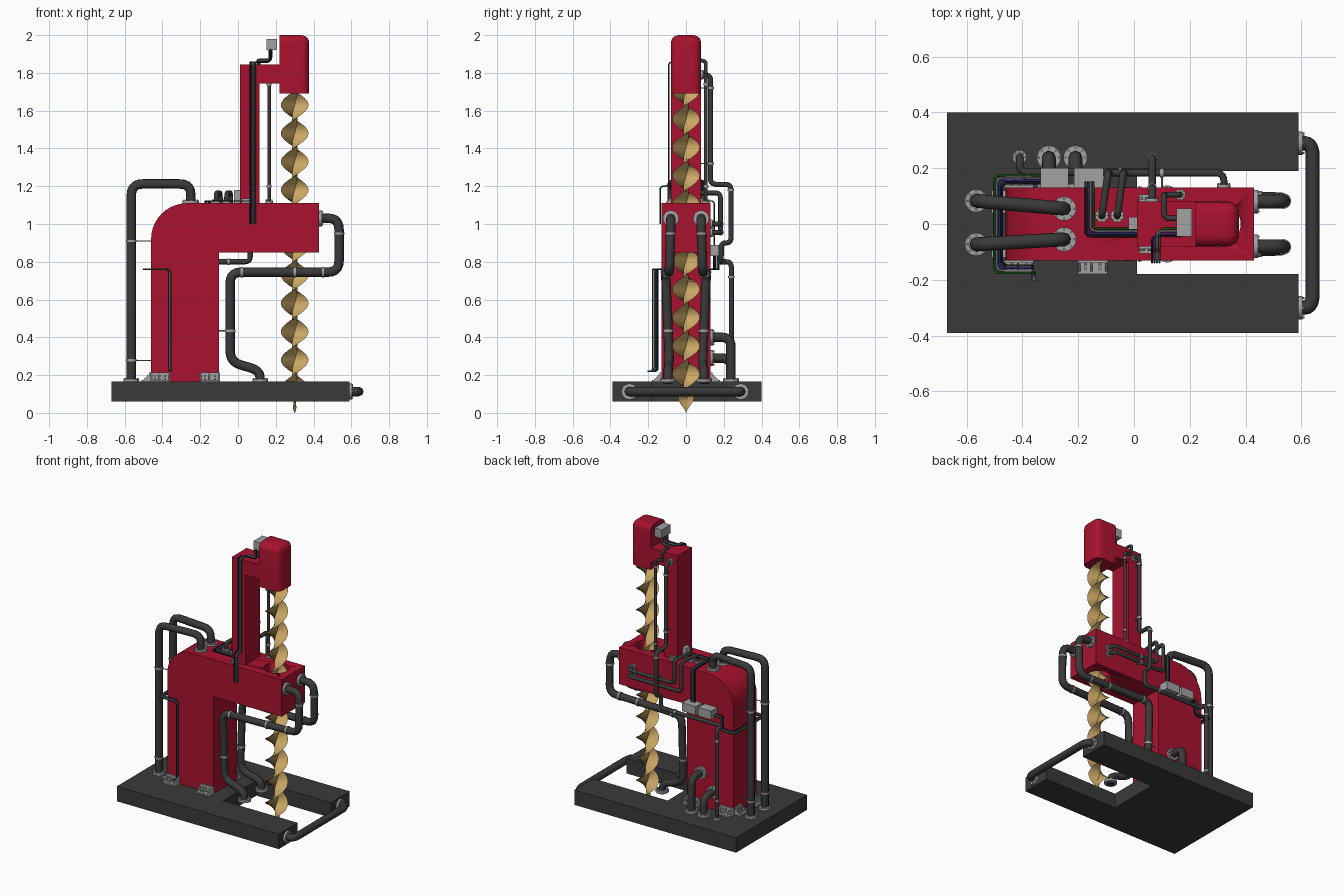
import bpy, bmesh, math
from mathutils import Vector, Matrix

if "Cube" in bpy.data.objects:
    bpy.data.objects.remove(bpy.data.objects["Cube"])


def mat(name, r, g, b):
    m = bpy.data.materials.new(name)
    m.diffuse_color = (r, g, b, 1)
    m.use_nodes = True
    m.node_tree.nodes["Principled BSDF"].inputs["Base Color"].default_value = m.diffuse_color
    return m


RED = mat("red_paint", 0.40, 0.006, 0.028)
DARK = mat("dark_rubber", 0.042, 0.042, 0.042)
GREY = mat("light_steel", 0.36, 0.36, 0.36)
GOLD = mat("brass", 0.60, 0.39, 0.13)
WIRES = [mat("wire_black", 0.01, 0.01, 0.01), mat("wire_blue", 0.03, 0.03, 0.25),
         mat("wire_grey", 0.2, 0.2, 0.22), mat("wire_green", 0.01, 0.09, 0.01)]


def add(name, bm, material, angle=35):
    bmesh.ops.recalc_face_normals(bm, faces=bm.faces)
    me = bpy.data.meshes.new(name)
    bm.to_mesh(me)
    bm.free()
    me.polygons.foreach_set("use_smooth", [True] * len(me.polygons))
    me.set_sharp_from_angle(angle=math.radians(angle))
    me.materials.append(material)
    ob = bpy.data.objects.new(name, me)
    bpy.context.collection.objects.link(ob)
    return ob


def cube(bm, x0, x1, y0, y1, z0, z1):
    m = Matrix.Translation(((x0 + x1) / 2, (y0 + y1) / 2, (z0 + z1) / 2))
    bmesh.ops.create_cube(bm, size=1, matrix=m @ Matrix.Diagonal((x1 - x0, y1 - y0, z1 - z0, 1)))


def box(name, material, *dims):
    bm = bmesh.new()
    cube(bm, *dims)
    return add(name, bm, material)


def extrude(name, pts, vec, material):
    bm = bmesh.new()
    f = bm.faces.new([bm.verts.new(p) for p in pts])
    r = bmesh.ops.extrude_face_region(bm, geom=[f])
    bmesh.ops.translate(bm, vec=vec, verts=[v for v in r["geom"] if isinstance(v, bmesh.types.BMVert)])
    return add(name, bm, material)


def cyl(bm, m, r, d, seg=20):
    bmesh.ops.create_cone(bm, cap_ends=True, segments=seg, radius1=r, radius2=r, depth=d, matrix=m)


def frame(loc, axis):
    return Matrix.Translation(loc) @ Vector(axis).to_track_quat('Z', 'Y').to_matrix().to_4x4()


def flange(loc, axis, r):
    bm = bmesh.new()
    m = frame(loc, axis)
    cyl(bm, m, r, 0.016, 24)
    for k in range(8):
        a = k * math.pi / 4
        t = Matrix.Translation((r * 0.83 * math.cos(a), r * 0.83 * math.sin(a), 0.01))
        cyl(bm, m @ t, r * 0.1, 0.008, 6)
    add("pipe_flange", bm, GREY)


def clip(loc, axis, r):
    bm = bmesh.new()
    cyl(bm, frame(loc, axis), r, 0.012)
    add("pipe_clip", bm, GREY)


def rod(a, b, r=0.003):
    a, b = Vector(a), Vector(b)
    bm = bmesh.new()
    cyl(bm, frame((a + b) / 2, b - a), r, (b - a).length, 8)
    add("clip_rod", bm, GREY)


def tube(name, pts, r, material=DARK, bend=0.05, res=2):
    # path with rounded corners, swept by a circle
    p = [Vector(q) for q in pts]
    path = [p[0]]
    for a, b, c in zip(p, p[1:], p[2:]):
        s = b + (a - b).normalized() * min(bend, (a - b).length * 0.48)
        e = b + (c - b).normalized() * min(bend, (c - b).length * 0.48)
        path += [s * (1 - t) ** 2 + b * 2 * t * (1 - t) + e * t * t for t in (0, .2, .4, .6, .8, 1)]
    path.append(p[-1])
    cu = bpy.data.curves.new(name, 'CURVE')
    cu.dimensions = '3D'
    cu.bevel_depth, cu.bevel_resolution, cu.use_fill_caps = r, res, True
    sp = cu.splines.new('POLY')
    sp.points.add(len(path) - 1)
    for q, v in zip(sp.points, path):
        q.co = (*v, 1)
    tmp = bpy.data.objects.new(name + "_path", cu)
    bpy.context.collection.objects.link(tmp)
    me = bpy.data.meshes.new_from_object(tmp)
    bpy.data.objects.remove(tmp)
    me.name = name
    me.materials.clear()
    me.materials.append(material)
    bpy.context.collection.objects.link(bpy.data.objects.new(name, me))


def bundle(name, path):
    for k, m in enumerate(WIRES):
        tube(name, path((k - 1.5) * 0.009), 0.0042, m, 0.02, 1)


# U-shaped base
extrude("base", [(x, y, 0.06) for x, y in [(-.67, -.39), (.59, -.39), (.59, -.18), (.01, -.18), (.01, .19),
                                           (.59, .19), (.59, .4), (-.67, .4)]], (0, 0, 0.105), DARK)

# Column and arm in one profile, with a hole for the drill
prof = [(-.46, .16), (-.1, .16), (-.1, .85), (.43, .85), (.43, 1.11)]
prof += [(-.27 - .19 * math.sin(a), .92 + .19 * math.cos(a)) for a in [k * math.pi / 20 for k in range(11)]]
body = extrude("column_and_arm", [(x, -.13, z) for x, z in prof], (0, .26, 0), RED)
bm = bmesh.new()
cyl(bm, Matrix.Translation((.3, 0, 1)), .082, .6, 32)
cutter = add("hole_cutter", bm, RED)
cutter.hide_render = True
mod = body.modifiers.new("hole", 'BOOLEAN')
mod.operation, mod.object, mod.solver = 'DIFFERENCE', cutter, 'EXACT'
dg = bpy.context.evaluated_depsgraph_get()
cut = bpy.data.meshes.new_from_object(body.evaluated_get(dg))
body.modifiers.clear()
body.data = cut
bpy.data.objects.remove(cutter)

# Mast, bracket and rounded motor head
box("mast", RED, .01, .115, -.08, .08, 1.1, 1.845)
box("head_bracket", RED, .11, .23, -.08, .08, 1.745, 1.845)
bm = bmesh.new()
cube(bm, .22, .377, -.08, .08, 1.69, 2.0)
edges = [e for e in bm.edges if max(v.co.z for v in e.verts) > 1.9 and max(v.co.x for v in e.verts) > .3]
bmesh.ops.bevel(bm, geom=edges, offset=.042, segments=5, profile=.5, affect='EDGES')
add("motor_head", bm, RED)

# Twisted drill
bm = bmesh.new()
N, rings = 200, []
for k in range(N + 1):
    z = 1.7 * k / N
    a, s = (z - 1.63) * math.pi / .15, max(.02, min(1, z / .12))
    rings.append([bm.verts.new((.3 + s * r * math.cos(a + d), s * r * math.sin(a + d), z))
                  for r, d in ((.073, 0), (.014, math.pi / 2), (.073, math.pi), (.014, -math.pi / 2))])
for a, b in zip(rings, rings[1:]):
    for j in range(4):
        bm.faces.new((a[j], a[(j + 1) % 4], b[(j + 1) % 4], b[j]))
bm.faces.new(rings[0])
bm.faces.new(rings[-1])
add("drill", bm, GOLD, 50)

# Large paired pipes: behind the column and in front of the arm
Z, X = (0, 0, 1), (1, 0, 0)
for s, y in ((1, .083), (-1, -.073)):
    ty = .055 * s
    tube("rear_pipe", [(-.565, y, .16), (-.565, y, 1.212), (-.25, ty, 1.212), (-.25, ty, 1.1)], .025, bend=.06)
    flange((-.565, y, .172), Z, .041)
    flange((-.25, ty, 1.116), Z, .043)
    for z in (.278, .91):
        clip((-.565, y, z), Z, .028)
        rod((-.565, y, z), (-.455, y, z))
    y = .08 * s
    tube("arm_pipe", [(.42, y, 1.03), (.535, y, 1.03), (.535, y * 1.1, .745), (-.042, y * 1.35, .745),
                      (-.042, y * 1.1, .27), (.115, y * 1.2, .225), (.118, y * 1.2, .155)], .025, bend=.06)
    flange((.436, y, 1.03), X, .042)
    flange((.118, y * 1.2, .172), Z, .042)
    for loc, ax in (((.535, y * 1.03, .95), Z), ((.45, y * 1.13, .745), X), ((.3, y * 1.2, .745), X),
                    ((.02, y * 1.33, .745), X), ((-.042, y * 1.15, .435), Z)):
        clip(loc, ax, .028)
    rod((-.042, y * 1.15, .435), (-.105, y * 1.15, .435))

# Pipe joining the base ends
tube("base_pipe", [(.58, -.3, .113), (.64, -.3, .113), (.64, .29, .113), (.58, .29, .113)], .025)
for y in (-.3, .29):
    flange((.596, y, .113), X, .042)

# Short elbows from the base into the back of the column
for x, z in ((-.305, .29), (-.21, .4)):
    tube("column_elbow", [(x, .238, .16), (x, .238, z), (x, .12, z)], .025)
    flange((x, .238, .172), Z, .043)
    flange((x, .136, z), (0, 1, 0), .043)

# Long thin pipe from the mast round to the base
tube("mast_pipe", [(.065, .07, 1.79), (.065, .13, 1.79), (.065, .13, 1.21), (.065, .238, 1.21), (.065, .238, .9),
                   (.065, .185, .9), (.065, .185, .8), (-.41, .185, .8), (-.41, .24, .8), (-.41, .24, .16)],
     .0135, bend=.03)
flange((.065, .083, 1.79), (0, 1, 0), .024)
flange((-.41, .24, .17), Z, .025)
for p, ax in (((.065, .13, 1.72), Z), ((.065, .13, 1.32), Z), ((.065, .238, 1.18), Z), ((-.41, .24, .72), Z),
              ((-.41, .24, .3), Z), ((-.05, .185, .8), X)):
    clip(p, ax, .017)
for z in (1.72, 1.32):
    rod((.065, .13, z), (.065, .07, z))

# Hoses over the top, running along the back of the arm
for x, z, top in ((-.115, .955, 1.165), (-.06, 1.0, 1.165)):
    tube("arm_hose", [(x, .03, 1.1), (x, .03, top), (x + .022, .183, top), (x + .022, .183, z), (.322, .183, z),
                      (.322, .12, z)], .013, bend=.03)
    flange((x, .03, 1.115), Z, .024)
    flange((.322, .133, z), (0, 1, 0), .024)
    clip((.1, .183, z), X, .016)
    rod((.1, .183, z), (.1, .12, z))

# Control box on the bracket with its pipe
box("head_control_box", GREY, .152, .207, -.045, .055, 1.92, 1.98)
tube("control_pipe", [(.172, .02, 1.93), (.172, .02, 1.865), (.108, .02, 1.865), (.108, .105, 1.865),
                      (.108, .105, 1.79), (.165, .105, 1.79), (.165, .105, 1.1)], .01, bend=.022)
flange((.165, .105, 1.115), Z, .02)
for z in (1.74, 1.2):
    clip((.165, .105, z), Z, .013)

# Junction boxes
box("junction_box", GREY, -.335, -.235, .125, .2, .83, .89)
box("junction_box", GREY, -.215, -.11, .125, .2, .83, .89)
box("mast_junction_box", GREY, -.02, .012, -.02, .025, 1.1, 1.18)

# Cable bundles
bundle("mast_cable", lambda o: [(.172, -.03 + o, 1.93), (.172, -.03 + o, 1.857), (.078 + o, -.03 + o, 1.857),
                                (.078 + o, -.092, 1.857), (.078 + o, -.092, 1.2), (.078 + o, -.137, 1.2),
                                (.078 + o, -.137, 1.0)])
bundle("column_cable", lambda o: [(-.32, .16 + o, .85), (-.39, .16 + o, .85), (-.39, .16 + o, .76),
                                  (-.487 - o, .16 + o, .76), (-.487 - o, -.162 - o, .76),
                                  (-.36 + o * .3, -.162 - o, .76), (-.36 + o * .3, -.162 - o, .22),
                                  (-.36 + o * .3, -.205, .22)])
bundle("top_cable", lambda o: [(-.16 + o, .15, .88), (-.16 + o, .15, 1.122), (-.16 + o, -.03 + o, 1.122),
                               (.015, -.03 + o, 1.122)])


# Bolted L brackets with gussets at the column and mast feet
def bracket(name, x, y, z, turn, w, d):
    bm = bmesh.new()
    cube(bm, -w / 2, w / 2, 0, d, 0, .01)
    cube(bm, -w / 2, w / 2, 0, .01, 0, d)
    for gx in (-w / 2, 0, w / 2 - .008):
        a = [bm.verts.new((gx + e, p, q)) for e in (0, .008) for p, q in ((0, 0), (d, 0), (0, d))]
        for ids in ((0, 1, 2), (5, 4, 3), (0, 3, 4, 1), (1, 4, 5, 2), (2, 5, 3, 0)):
            bm.faces.new([a[i] for i in ids])
    for bx in (-w / 4, w / 4):
        cyl(bm, Matrix.Translation((bx, d * .6, .012)), d * .13, .012, 6)
        cyl(bm, frame((bx, .012, d * .6), (0, 1, 0)), d * .13, .012, 6)
    bm.transform(Matrix.Translation((x, y, z)) @ Matrix.Rotation(turn, 4, 'Z'))
    add(name, bm, GREY)


for x in (-.412, -.148):
    bracket("column_bracket", x, -.13, .165, math.pi, .105, .05)
    bracket("column_bracket", x, .13, .165, 0, .105, .05)
for y in (-.08, .08):
    bracket("column_bracket", -.46, y, .165, math.pi / 2, .08, .05)
    bracket("mast_bracket", .04, y, 1.11, 0 if y > 0 else math.pi, .045, .025)
